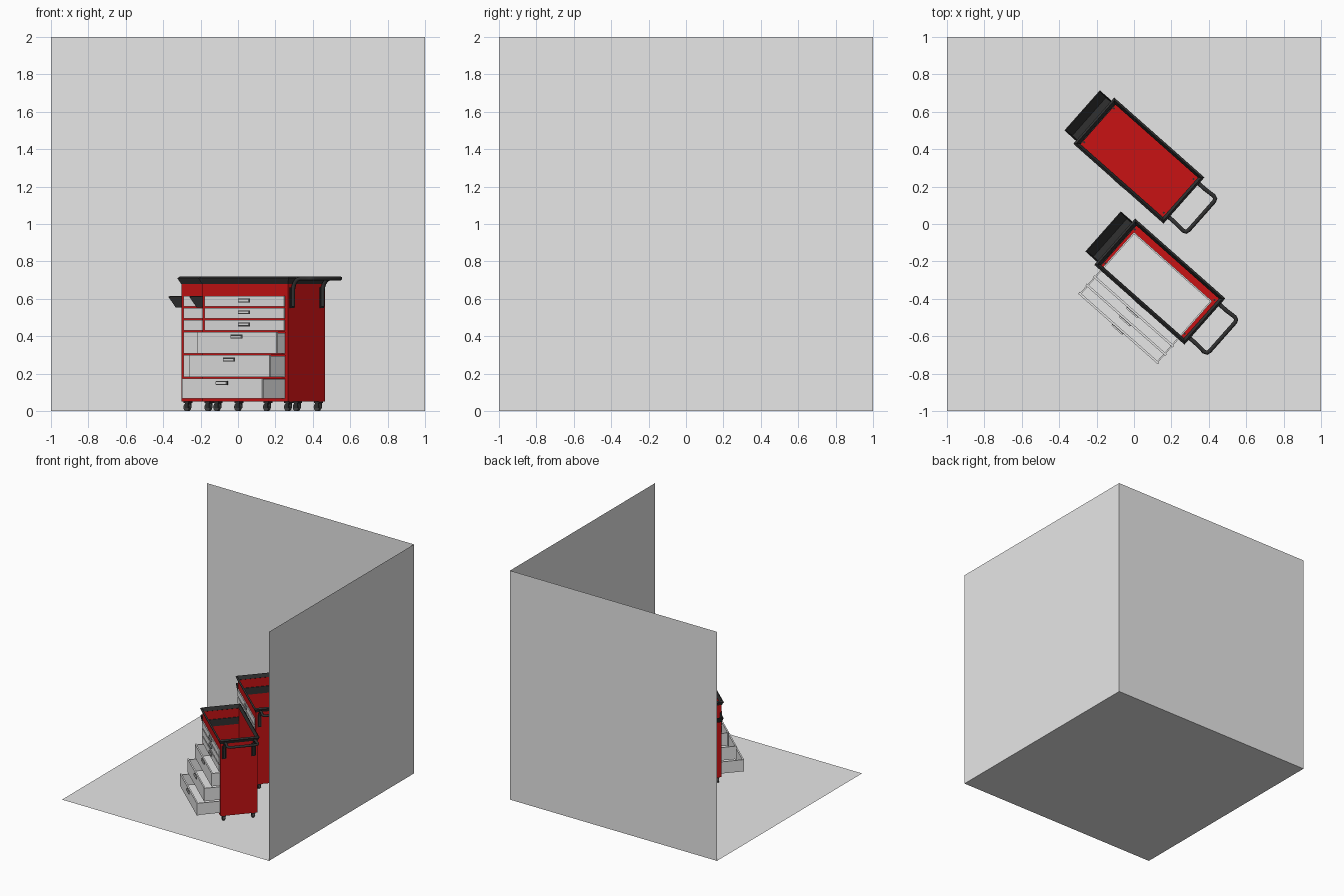
import bpy, bmesh, math
from mathutils import Matrix, Vector

if "Cube" in bpy.data.objects:
    bpy.data.objects.remove(bpy.data.objects["Cube"], do_unlink=True)


def material(name, rgb):
    m = bpy.data.materials.new(name)
    m.use_nodes = True
    m.diffuse_color = (*rgb, 1)
    m.node_tree.nodes["Principled BSDF"].inputs["Base Color"].default_value = (*rgb, 1)
    return m


RED = material("red_paint", (0.58, 0.006, 0.007))
GREY = material("light_grey", (0.8, 0.8, 0.8))
BLACK = material("black_plastic", (0.03, 0.03, 0.03))
RUBBER = material("dark_rubber", (0.06, 0.06, 0.06))


def finish(name, bm, mat, frame):
    me = bpy.data.meshes.new(name)
    bmesh.ops.recalc_face_normals(bm, faces=bm.faces)
    bm.to_mesh(me)
    bm.free()
    me.materials.append(mat)
    ob = bpy.data.objects.new(name, me)
    bpy.context.collection.objects.link(ob)
    ob.matrix_world = frame
    return ob


def boxes(name, spans, mat, frame):
    """One object from boxes, each given as ((x0, x1), (y0, y1), (z0, z1))."""
    bm = bmesh.new()
    for span in spans:
        mid = Vector([(a + b) / 2 for a, b in span])
        size = Vector([b - a for a, b in span])
        bmesh.ops.create_cube(bm, size=1, matrix=Matrix.Translation(mid) @ Matrix.Diagonal((*size, 1)))
    return finish(name, bm, mat, frame)


def shell(name, low, z0, high, z1, thick, floor, mat, frame):
    """Tapered open wall between two rectangles (x0, x1, y0, y1)."""
    bm = bmesh.new()
    rings = []
    for (x0, x1, y0, y1), z in ((low, z0), (high, z1)):
        rings.append([bm.verts.new((x, y, z)) for x, y in ((x0, y0), (x1, y0), (x1, y1), (x0, y1))])
    a, b = rings
    for i in range(4):
        j = (i + 1) % 4
        bm.faces.new((a[i], a[j], b[j], b[i]))
    if floor:
        bm.faces.new(a[::-1])
    ob = finish(name, bm, mat, frame)
    mod = ob.modifiers.new("thickness", 'SOLIDIFY')
    mod.thickness = thick
    mod.offset = -1
    mod.use_even_offset = True


def panel(name, corners):
    bm = bmesh.new()
    bm.faces.new([bm.verts.new(c) for c in corners])
    finish(name, bm, GREY, Matrix.Identity(4))


# Room: floor, back wall and side wall
panel("room_floor", [(-1, -1, 0), (1, -1, 0), (1, 1, 0), (-1, 1, 0)])
panel("back_wall", [(-1, 1, 0), (1, 1, 0), (1, 1, 2), (-1, 1, 2)])
panel("side_wall", [(1, -1, 0), (1, 1, 0), (1, 1, 2), (1, -1, 2)])

HX, HY, T = 0.305, 0.15, 0.006      # half length, half depth, sheet thickness
DX = 0.285                          # drawer half width
DRAWERS = [(0.56, 0.615), (0.495, 0.552), (0.43, 0.487),
           (0.307, 0.422), (0.182, 0.299), (0.068, 0.174)]


def caster(name, x, y, frame):
    boxes(name + "_fork", [((x - 0.012, x + 0.012), (y - 0.014, y - 0.009), (0.015, 0.045)),
                           ((x - 0.012, x + 0.012), (y + 0.009, y + 0.014), (0.015, 0.045)),
                           ((x - 0.018, x + 0.018), (y - 0.016, y + 0.016), (0.042, 0.051)),
                           ((x - 0.005, x + 0.005), (y - 0.005, y + 0.005), (0.05, 0.065))], BLACK, frame)
    bm = bmesh.new()
    bmesh.ops.create_cone(bm, cap_ends=True, segments=20, radius1=0.021, radius2=0.021, depth=0.016,
                          matrix=Matrix.Translation((x - 0.006, y, 0.021)) @ Matrix.Rotation(math.pi / 2, 4, 'X'))
    wheel = finish(name + "_wheel", bm, RUBBER, frame)
    bpy.ops.object.select_all(action='DESELECT')
    wheel.select_set(True)
    bpy.context.view_layer.objects.active = wheel
    bpy.ops.object.shade_smooth_by_angle()


def push_handle(name, frame):
    # half path climbs the end wall, bends outward and turns the corner
    half = [(0.314, 0.12, 0.56), (0.314, 0.12, 0.64)]
    for k in range(1, 6):
        a = math.radians(18 * k)
        half.append((0.314 + 0.055 * (1 - math.cos(a)), 0.12, 0.64 + 0.069 * math.sin(a)))
    half += [(0.425, 0.124, 0.709), (0.441, 0.118, 0.709), (0.446, 0.103, 0.709)]
    path = half + [(x, -y, z) for x, y, z in reversed(half)]
    cu = bpy.data.curves.new(name, 'CURVE')
    cu.dimensions = '3D'
    cu.bevel_depth = 0.011
    cu.bevel_resolution = 2
    cu.use_fill_caps = True
    sp = cu.splines.new('POLY')
    sp.points.add(len(path) - 1)
    for p, co in zip(sp.points, path):
        p.co = (*co, 1)
    cu.materials.append(BLACK)
    ob = bpy.data.objects.new(name, cu)
    bpy.context.collection.objects.link(ob)
    ob.matrix_world = frame
    bpy.ops.object.select_all(action='DESELECT')
    ob.select_set(True)
    bpy.context.view_layer.objects.active = ob
    bpy.ops.object.convert(target='MESH')
    # mounting plates under the bends
    boxes(name + "_mounts", [((HX, HX + 0.006), (s * 0.12 - 0.016, s * 0.12 + 0.016), (0.55, 0.66))
                             for s in (-1, 1)], BLACK, frame)


def drawer(name, z0, z1, out, open_box, frame):
    f = -HY - 0.008 - out
    boxes(name + "_front", [((-DX, DX), (f, f + 0.012), (z0, z1))], GREY, frame)
    if open_box:
        back, w, top = f + 0.325, 0.008, z1 - 0.004
        x = DX - 0.006
        boxes(name + "_box", [((-x, x), (f + 0.01, back), (z0, z0 + w)),
                              ((-x, -x + w), (f + 0.01, back), (z0, top)),
                              ((x - w, x), (f + 0.01, back), (z0, top)),
                              ((-x, x), (back - w, back), (z0, top))], GREY, frame)
    # pull near the top edge with a dark recess behind it
    zc = z1 - 0.024
    boxes(name + "_recess", [((-0.042, 0.042), (f - 0.002, f), (zc - 0.01, zc + 0.01))], BLACK, frame)
    boxes(name + "_pull", [((-0.038, 0.038), (f - 0.009, f - 0.001), (zc - 0.007, zc + 0.007))], GREY, frame)


def cart(name, x, y, pulls):
    frame = Matrix.Translation((x, y, 0)) @ Matrix.Rotation(math.radians(-41.5), 4, 'Z')
    # hollow carcass: base, back, ends
    boxes(name + "_body", [((-HX, HX), (-HY, HY), (0.05, 0.06)),
                           ((-HX, HX), (HY - T, HY), (0.05, 0.69)),
                           ((-HX, -HX + T), (-HY, HY), (0.05, 0.69)),
                           ((HX - T, HX), (-HY, HY), (0.05, 0.69))], RED, frame)
    # front frame: stiles and rails between the drawers
    edges = [0.69] + [z for d in DRAWERS for z in (d[1], d[0])] + [0.05]
    rails = [((-HX, HX), (-HY, -HY + T), (edges[i + 1], edges[i])) for i in range(0, len(edges), 2)]
    stiles = [((a, b), (-HY, -HY + T), (0.05, 0.69)) for a, b in ((-HX, -DX), (DX, HX))]
    boxes(name + "_front_frame", rails + stiles, RED, frame)
    # flared rim and side bin
    shell(name + "_rim", (-HX - 0.002, HX + 0.002, -HY - 0.002, HY + 0.002), 0.68,
          (-0.322, 0.322, -0.165, 0.165), 0.71, 0.014, False, BLACK, frame)
    shell(name + "_side_bin", (-0.355, -0.296, -0.135, 0.135), 0.56,
          (-0.4, -0.296, -0.139, 0.139), 0.615, 0.005, True, BLACK, frame)
    push_handle(name + "_handle", frame)
    for i, ((z0, z1), out) in enumerate(zip(DRAWERS, pulls)):
        drawer(f"{name}_drawer_{i + 1}", z0, z1, out, out > 0, frame)
    for i in range(4):
        caster(f"{name}_caster_{i + 1}", 0.284 * (-1) ** i, 0.12 * (-1) ** (i // 2), frame)


cart("rear_cart", 0.026, 0.339, [0] * 6)
cart("front_cart", 0.138, -0.308, [0, 0, 0, 0.06, 0.12, 0.18])
